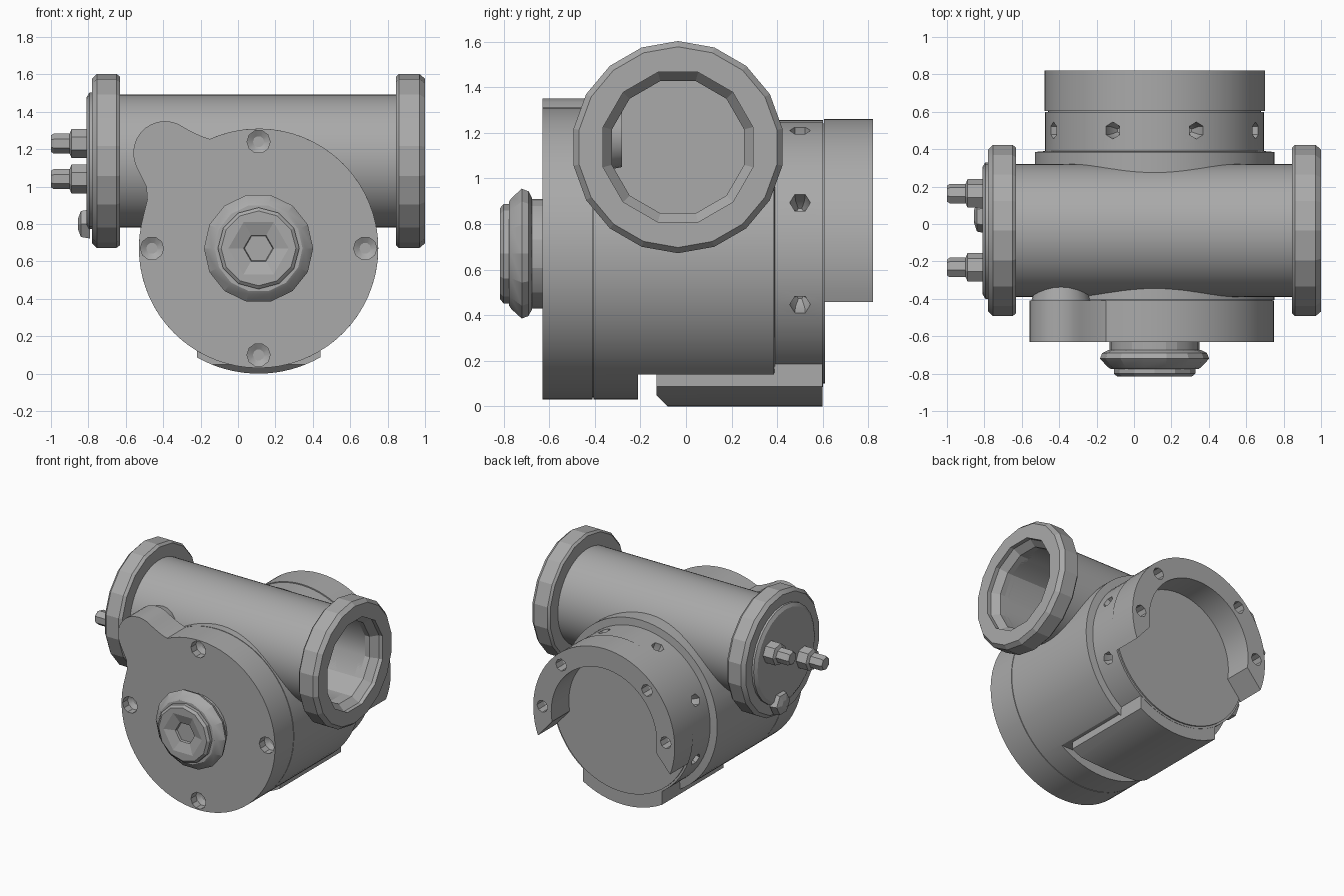
import bpy, bmesh
from math import cos, sin, pi, radians
from mathutils import Vector

cube = bpy.data.objects.get("Cube")
if cube:
    bpy.data.objects.remove(cube)

grey = bpy.data.materials.new("cast grey")
grey.use_nodes = True
GREY = (0.4, 0.4, 0.4, 1)
grey.diffuse_color = GREY
grey.node_tree.nodes["Principled BSDF"].inputs["Base Color"].default_value = GREY

X, Y, Z = Vector((1, 0, 0)), Vector((0, 1, 0)), Vector((0, 0, 1))
HUB = Vector((0.11, 0, 0.67))        # axis of the round housing
PIPE = Vector((0, -0.035, 1.137))    # axis of the cross tube


def finish(name, bm):
    bmesh.ops.recalc_face_normals(bm, faces=bm.faces)
    mesh = bpy.data.meshes.new(name)
    bm.to_mesh(mesh)
    bm.free()
    mesh.materials.append(grey)
    ob = bpy.data.objects.new(name, mesh)
    bpy.context.collection.objects.link(ob)
    return ob


def lathe(name, axis, origin, profile, n=64, phase=0.0):
    """Solid of revolution; profile holds (distance along axis, radius)."""
    bm = bmesh.new()
    q = axis.to_track_quat('Z', 'Y')
    rings = []
    for t, r in profile:
        rings.append([bm.verts.new(origin + q @ Vector((
            r * cos(2 * pi * (i + phase) / n), r * sin(2 * pi * (i + phase) / n), t)))
            for i in range(n)])
    for a, b in zip(rings, rings[1:]):
        for i in range(n):
            bm.faces.new((a[i], a[(i + 1) % n], b[(i + 1) % n], b[i]))
    bm.faces.new(rings[0])
    bm.faces.new(rings[-1])
    return finish(name, bm)


def prism(name, outline, y0, y1):
    """Extrude an (x, z) outline along y."""
    bm = bmesh.new()
    a, b = [[bm.verts.new((x, y, z)) for x, z in outline] for y in (y0, y1)]
    bm.faces.new(a)
    bm.faces.new(b)
    for i in range(len(a)):
        j = (i + 1) % len(a)
        bm.faces.new((a[i], a[j], b[j], b[i]))
    return finish(name, bm)


def box(name, lo, hi):
    return prism(name, [(lo[0], lo[2]), (hi[0], lo[2]), (hi[0], hi[2]), (lo[0], hi[2])], lo[1], hi[1])


def arc(cx, cz, r, a0, a1, n):
    angles = [radians(a0 + (a1 - a0) * i / n) for i in range(n + 1)]
    return [(cx + r * cos(a), cz + r * sin(a)) for a in angles]


def cut(ob, cutters):
    bpy.context.view_layer.objects.active = ob
    for c in cutters:
        m = ob.modifiers.new("cut", 'BOOLEAN')
        m.operation, m.solver, m.object = 'DIFFERENCE', 'EXACT', c
        bpy.ops.object.modifier_apply(modifier=m.name)
        bpy.data.objects.remove(c)


def bore():
    return lathe("bore_cutter", X, PIPE, [(-0.7, 0.3), (0.92, 0.3), (0.97, 0.34), (1.1, 0.34)], 12, 0.5)


def polar(deg, r, y):
    a = radians(deg)
    return HUB + Vector((r * cos(a), y, r * sin(a)))


# Round housing, stepped at the back, flattened underneath and crossed by the bore
housing = lathe("housing", Y, HUB, [(-0.405, 0.64), (0.385, 0.64), (0.39, 0.585), (0.6, 0.585)], 72)
side_holes = []
for k in range(8):
    p = polar(22.5 + 45 * k, 0.585, 0.5)
    out = (p - HUB - Y * 0.5).normalized()
    side_holes.append(lathe("hole_cutter", out, p, [(-0.1, 0.015), (-0.06, 0.04), (0.05, 0.05)], 6))
cut(housing, [bore(), box("flat_cutter", (-1, -0.21, -0.2), (1, 0.385, 0.14))] + side_holes[:5] + side_holes[7:])
for c in side_holes[5:7]:
    c.name = "foot_hole_cutter"

# Curved foot plate under the housing
foot = prism("foot_plate", arc(HUB.x, HUB.z, 0.67, 240.5, 299.5, 16)
             + [(HUB.x + 0.33, 0.19), (HUB.x - 0.33, 0.19)], -0.13, 0.598)
nose = box("nose_cutter", (-1, -0.07, -0.035), (1, 0.07, 0.035))
nose.rotation_euler.x = radians(-45)
nose.location = (0, -0.13, 0)
bpy.context.view_layer.update()
cut(foot, [nose] + side_holes[5:7])

# Front cover with a rounded lobe and four screw recesses
outline = arc(HUB.x, HUB.z, 0.64, 168, 474, 60)
outline += [(-0.19, 1.267), (-0.24, 1.29)]
outline += arc(-0.39, 1.18, 0.17, 52, 205, 12) + [(-0.49, 1.0), (-0.485, 0.93)]
cover = prism("front_cover", outline, -0.63, -0.41)
cut(cover, [lathe("recess_cutter", Y, polar(90 * k, 0.57, -0.63),
                  [(-0.05, 0.062), (0.06, 0.062), (0.08, 0.03)], 10) for k in range(4)])
lathe("lobe_boss", Y, Vector((-0.39, 0, 1.18)), [(-0.42, 0.16), (-0.28, 0.13)], 20)
lathe("cover_seam", Y, HUB, [(-0.42, 0.63), (-0.39, 0.63)], 60)

# Front shaft plug with a socket
lathe("plug_neck", Y, HUB, [(-0.7, 0.24), (-0.62, 0.24)], 24)
plug = lathe("plug_collar", Y, HUB, [(-0.775, 0.235), (-0.765, 0.25), (-0.72, 0.292), (-0.69, 0.28), (-0.675, 0.25)], 14)
cap = lathe("plug_cap", Y, HUB, [(-0.815, 0.2), (-0.8, 0.218), (-0.75, 0.218)], 12)
cut(cap, [lathe("socket_cutter", Y, HUB, [(-0.83, 0.21), (-0.79, 0.08), (-0.76, 0.07)], 6)])

# Cross tube, end flanges and the end cap
tube = lathe("cross_tube", X, PIPE, [(-0.66, 0.355), (0.88, 0.355)], 64)
cut(tube, [bore()])
open_flange = lathe("open_flange", X, PIPE, [(0.845, 0.45), (0.86, 0.465), (0.97, 0.465), (1.0, 0.44)], 18, 0.5)
cut(open_flange, [bore()])
lathe("closed_flange", X, PIPE, [(-0.78, 0.44), (-0.755, 0.465), (-0.65, 0.465), (-0.63, 0.45)], 18, 0.5)
lathe("end_cap", X, PIPE, [(-0.81, 0.34), (-0.795, 0.365), (-0.77, 0.365)], 24)

# Terminals on the end cap
for label, y, z in (("upper", 0.16, 1.23), ("lower", -0.235, 1.04)):
    lathe(label + "_terminal", X, Vector((0, y, z)),
          [(-1.0, 0.045), (-0.985, 0.055), (-0.9, 0.055), (-0.89, 0.08), (-0.8, 0.08)], 7)
lathe("cap_lug", X, Vector((0, 0.04, 0.8)), [(-0.855, 0.035), (-0.84, 0.08), (-0.79, 0.09)], 6)

# Open crescent ring on the back with four bolt holes
ring = prism("back_ring", arc(HUB.x, HUB.z, 0.59, -21, 201, 48)
             + arc(HUB.x, HUB.z, 0.44, 190, -10, 40), 0.605, 0.82)
cut(ring, [lathe("bolt_cutter", Y, polar(a, 0.515, 0.82), [(-0.1, 0.03), (-0.08, 0.045), (0.05, 0.045)], 8)
           for a in (2, 46, 134, 178)])
lathe("back_plate", Y, HUB, [(0.58, 0.57), (0.61, 0.57)], 60)

# Smooth the curved walls and keep hard edges
for ob in bpy.context.collection.objects:
    if ob.type == 'MESH' and grey.name in ob.data.materials:
        bpy.ops.object.select_all(action='DESELECT')
        ob.select_set(True)
        bpy.context.view_layer.objects.active = ob
        low_poly = any(w in ob.name for w in ("flange", "plug", "terminal", "lug"))
        bpy.ops.object.shade_smooth_by_angle(angle=radians(15 if low_poly else 30))
